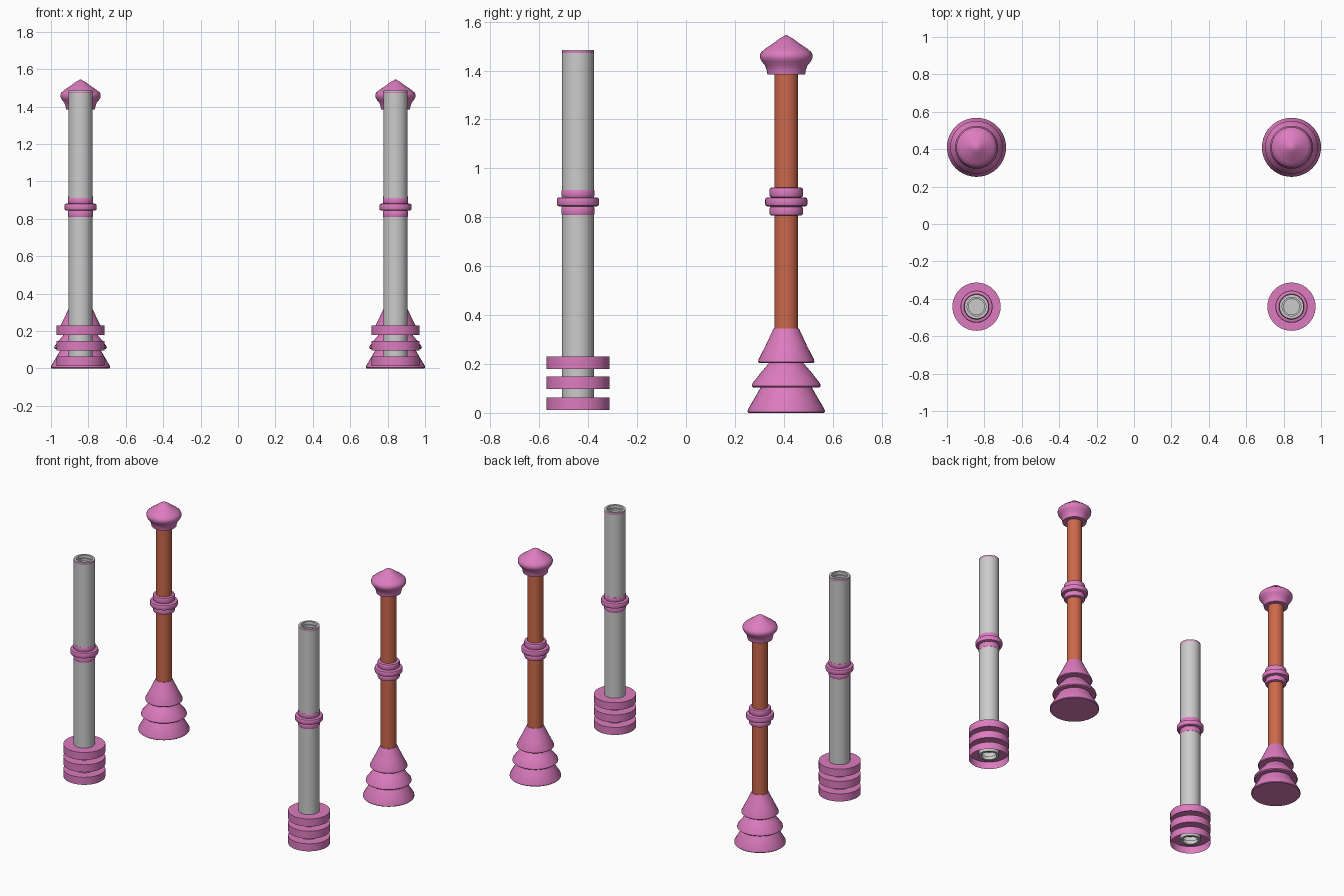
import bpy, math

if "Cube" in bpy.data.objects:
    bpy.data.objects.remove(bpy.data.objects["Cube"])

SEG = 40


def material(name, color):
    m = bpy.data.materials.new(name)
    m.diffuse_color = color
    m.use_nodes = True
    m.node_tree.nodes["Principled BSDF"].inputs["Base Color"].default_value = m.diffuse_color
    return m


PINK = material("pink", (0.72, 0.20, 0.52, 1))
ORANGE = material("orange", (0.60, 0.14, 0.07, 1))


def lathe(name, profile, loc, mat=None):
    """Revolve (radius, height) points around a vertical axis."""
    verts, rows, faces = [], [], []
    for r, z in profile:
        n = 1 if r == 0 else SEG
        rows.append(range(len(verts), len(verts) + n))
        for i in range(n):
            a = 2 * math.pi * i / SEG
            verts.append((r * math.cos(a), r * math.sin(a), z))
    for lo, hi in zip(rows, rows[1:]):
        for i in range(SEG):
            j = (i + 1) % SEG
            if len(lo) == 1:
                faces.append((lo[0], hi[j], hi[i]))
            elif len(hi) == 1:
                faces.append((lo[i], lo[j], hi[0]))
            else:
                faces.append((lo[i], lo[j], hi[j], hi[i]))
    me = bpy.data.meshes.new(name)
    me.from_pydata(verts, [], faces)
    me.update()
    ob = bpy.data.objects.new(name, me)
    bpy.context.collection.objects.link(ob)
    ob.location = loc
    if mat:
        me.materials.append(mat)
    bpy.ops.object.select_all(action='DESELECT')
    ob.select_set(True)
    bpy.context.view_layer.objects.active = ob
    bpy.ops.object.shade_smooth_by_angle(angle=math.radians(35))
    return ob


def band(r_in, r, z0, z1, b):
    """Profile of a ring with bevelled outer edges."""
    return [(r_in, z0), (r - b, z0), (r - b * .3, z0 + b * .3), (r, z0 + b),
            (r, z1 - b), (r - b * .3, z1 - b * .3), (r - b, z1), (r_in, z1)]


def collar(name, r_in, loc, top):
    # three stacked rounded bands, the middle one widest
    p = (band(r_in, .068, .807, .845, .008)[:-1]
         + band(.06, .086, .845, .881, .008)[1:-1]
         + band(r_in, .068, .881, top, .008)[1:])
    lathe(name, p, loc, PINK)


for side, x in (("left", -.842), ("right", .842)):
    # front leg: grey tube with a shallow recess in its top
    f = (x, -.442, 0)
    lathe(f"front_tube_{side}", [
        (.048, .06), (.048, .035), (.065, .035), (.065, 1.485), (.05, 1.485),
        (.05, 1.465), (.042, 1.465), (.042, 1.45), (0, 1.45)], f)
    lathe(f"front_tip_band_{side}", [(.0655, 1.472), (.0655, 1.479)], f, PINK)
    collar(f"front_collar_{side}", .065, f, .914)
    # foot rings: the lowest is open underneath
    for i, (z0, z1) in enumerate(((.012, .063), (.097, .148), (.18, .231))):
        p = [(.129, z0), (.129, z1), (.06, z1)]
        if i:
            p.insert(0, (.06, z0))
        lathe(f"front_foot_ring_{i + 1}_{side}", p, f, PINK)

    # back leg: orange post
    b = (x, .41, 0)
    lathe(f"back_post_{side}", [(.049, .33), (.049, 1.39)], b, ORANGE)
    collar(f"back_collar_{side}", .049, b, .922)
    # three flared tiers of the base
    lathe(f"back_base_{side}", [
        (0, 0), (.154, 0), (.158, .004), (.157, .014), (.125, .068), (.105, .104),
        (.134, .104), (.141, .11), (.138, .121), (.105, .163), (.07, .204),
        (.11, .204), (.115, .209), (.114, .217), (.085, .274), (.052, .345),
        (.045, .345)], b, PINK)
    # pointed finial
    lathe(f"back_finial_{side}", [
        (.045, 1.384), (.077, 1.384), (.08, 1.402), (.086, 1.42), (.1, 1.437),
        (.107, 1.45), (.108, 1.463), (.103, 1.475), (.085, 1.49),
        (.055, 1.51), (.026, 1.532), (0, 1.546)], b, PINK)
